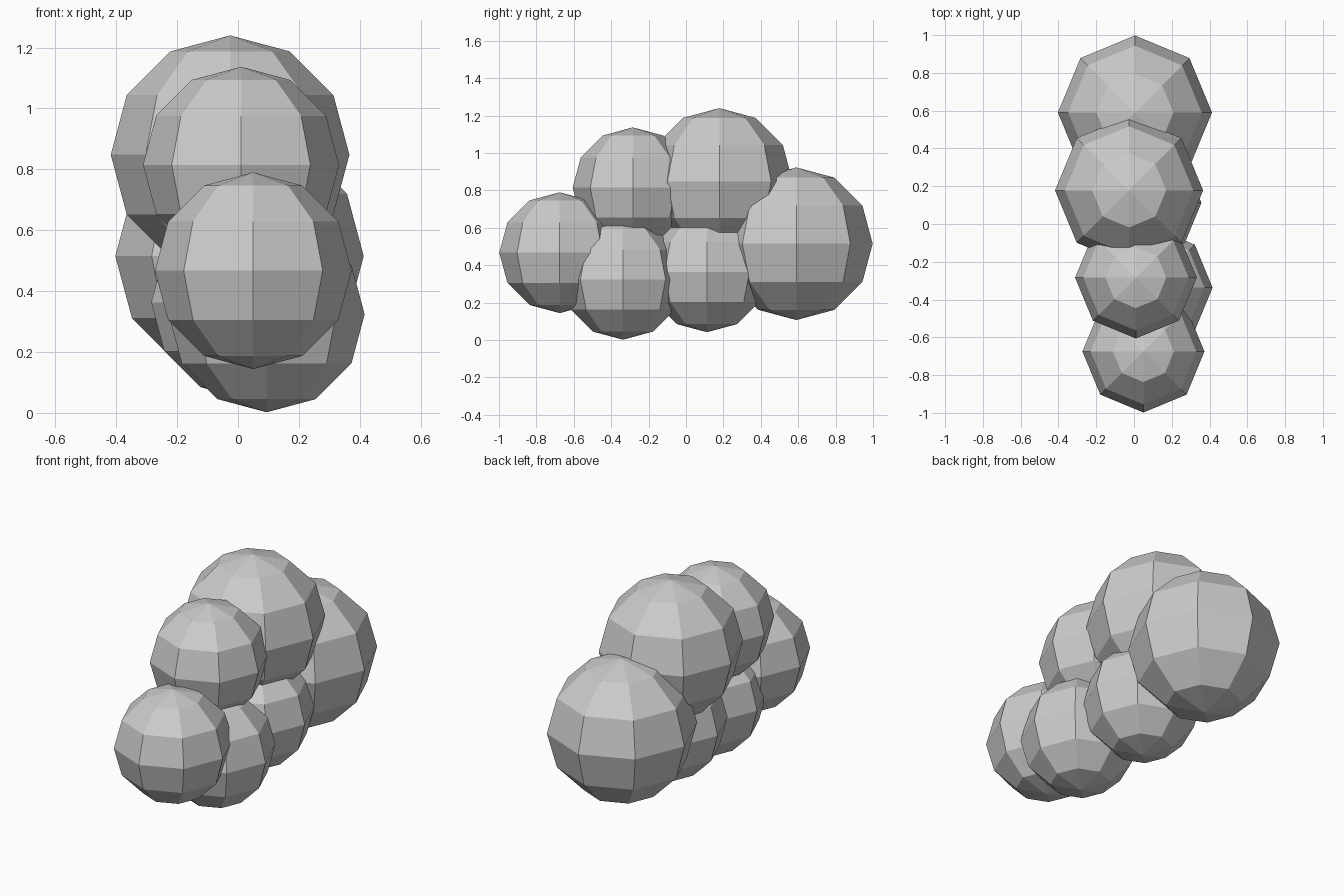
import bpy

if "Cube" in bpy.data.objects:
    bpy.data.objects.remove(bpy.data.objects["Cube"])

# Low-poly cloud: overlapping faceted puffs (name, centre, radius)
PUFFS = [
    ("front_puff", (0.05, -0.675, 0.467), 0.323),
    ("upper_front_puff", (0.01, -0.284, 0.815), 0.322),
    ("crown_puff", (-0.026, 0.178, 0.848), 0.392),
    ("back_puff", (0.005, 0.59, 0.515), 0.408),
    ("lower_front_puff", (0.094, -0.337, 0.324), 0.322),
    ("lower_back_puff", (0.036, 0.112, 0.363), 0.321),
]


def puff(name, centre, radius):
    bpy.ops.mesh.primitive_uv_sphere_add(
        segments=8, ring_count=6, radius=radius, location=centre)
    obj = bpy.context.object
    obj.name = name
    bpy.ops.object.shade_flat()
    return obj


for part in PUFFS:
    puff(*part)
